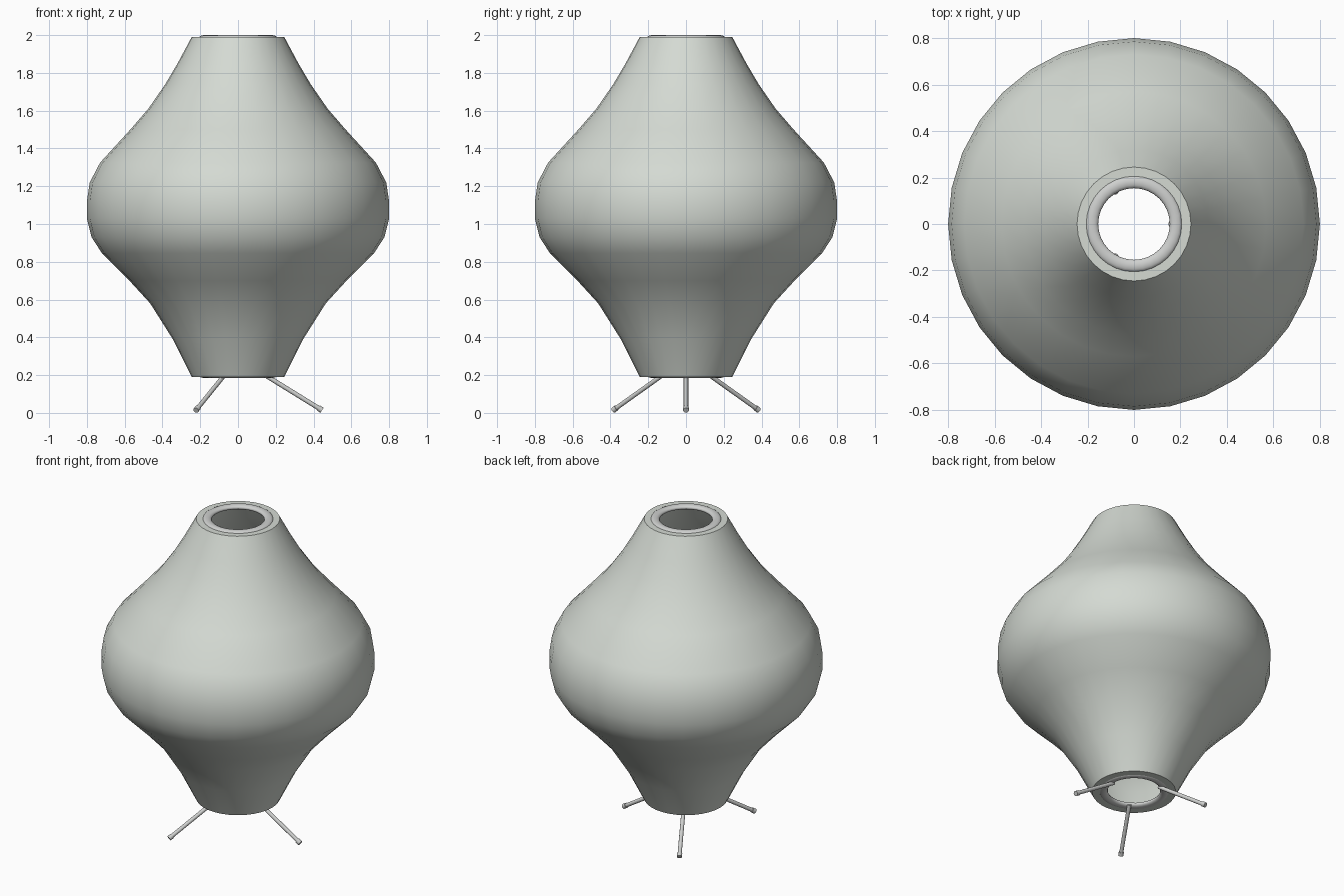
import bpy, bmesh, math
from mathutils import Vector

if "Cube" in bpy.data.objects:
    bpy.data.objects.remove(bpy.data.objects["Cube"])


def material(name, rgb):
    m = bpy.data.materials.new(name)
    m.diffuse_color = (*rgb, 1)
    m.use_nodes = True
    m.node_tree.nodes["Principled BSDF"].inputs["Base Color"].default_value = m.diffuse_color
    return m


SHADE = material("pale paper", (0.66, 0.70, 0.65))
METAL = material("light metal", (0.62, 0.63, 0.62))


def finish(bm, name, mat, angle):
    bmesh.ops.recalc_face_normals(bm, faces=bm.faces)
    me = bpy.data.meshes.new(name)
    bm.to_mesh(me)
    bm.free()
    me.materials.append(mat)
    ob = bpy.data.objects.new(name, me)
    bpy.context.collection.objects.link(ob)
    bpy.ops.object.select_all(action='DESELECT')
    ob.select_set(True)
    bpy.context.view_layer.objects.active = ob
    bpy.ops.object.shade_smooth_by_angle(angle=math.radians(angle))
    return ob


def lathe(name, profile, mat, n=32, closed=False, angle=40):
    bm = bmesh.new()
    rings = [[bm.verts.new((r * math.cos(2 * math.pi * i / n),
                            r * math.sin(2 * math.pi * i / n), z))
              for i in range(n)] for r, z in profile]
    pairs = list(zip(rings, rings[1:]))
    if closed:
        pairs.append((rings[-1], rings[0]))
    for a, b in pairs:
        for i in range(n):
            j = (i + 1) % n
            bm.faces.new((a[i], a[j], b[j], b[i]))
    return finish(bm, name, mat, angle)


def rod(name, p, q, radius, mat):
    p, q = Vector(p), Vector(q)
    bm = bmesh.new()
    bmesh.ops.create_cone(bm, cap_ends=True, segments=12, radius1=radius,
                          radius2=radius, depth=(q - p).length)
    rot = (q - p).to_track_quat('Z', 'Y').to_matrix()
    bmesh.ops.rotate(bm, matrix=rot, verts=bm.verts)
    bmesh.ops.translate(bm, vec=(p + q) / 2, verts=bm.verts)
    return finish(bm, name, mat, 40)


# Bulging lantern shade with narrow lips turned in at both ends
lathe("lantern_shade", [
    (0.20, 0.19), (0.245, 0.19), (0.345, 0.39), (0.465, 0.58), (0.575, 0.70),
    (0.72, 0.845), (0.775, 0.93), (0.80, 1.03), (0.80, 1.12), (0.785, 1.22),
    (0.73, 1.325), (0.57, 1.50), (0.475, 1.61), (0.385, 1.74), (0.32, 1.85),
    (0.245, 1.99), (0.20, 1.99)], SHADE)

# Rounded rings framing the openings
for name, zc in (("top_ring", 1.985), ("bottom_ring", 0.20)):
    section = [(0.181 + 0.027 * math.cos(k * math.pi / 6),
                zc + 0.015 * math.sin(k * math.pi / 6)) for k in range(12)]
    lathe(name, section, METAL, closed=True, angle=60)

# Three splayed legs with slightly thicker foot tips
for k in range(3):
    a = k * 2 * math.pi / 3
    c, s = math.cos(a), math.sin(a)
    top = Vector((0.155 * c, 0.155 * s, 0.193))
    end = Vector((0.445 * c, 0.445 * s, 0.014))
    rod(f"leg_{k + 1}", top, end, 0.012, METAL)
    rod(f"foot_tip_{k + 1}", top.lerp(end, 0.93), end, 0.0155, METAL)
